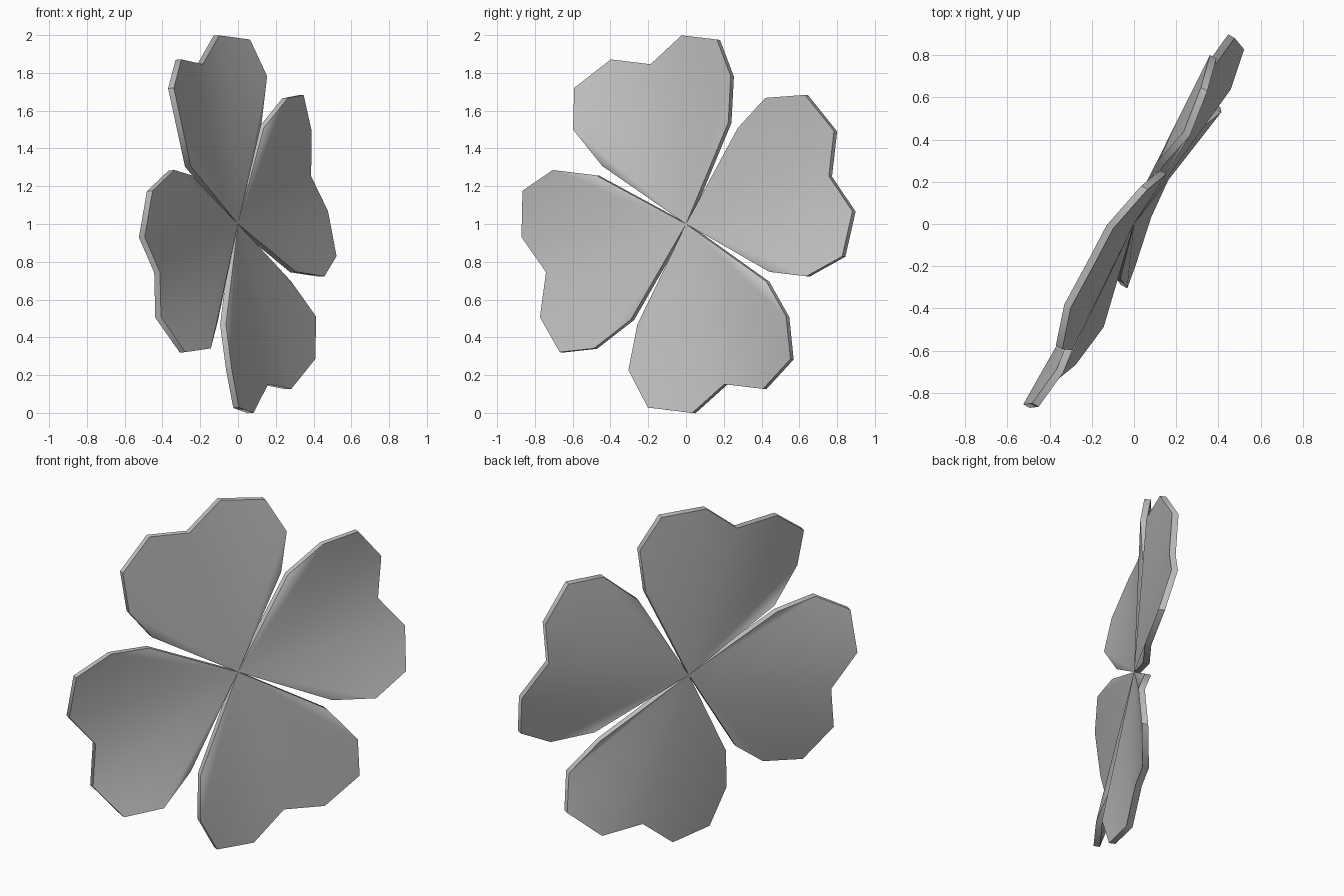
import bpy, bmesh, math
from mathutils import Vector, Matrix

if "Cube" in bpy.data.objects:
    bpy.data.objects.remove(bpy.data.objects["Cube"])

# One leaf colour
leaf_grey = bpy.data.materials.new("leaf_grey")
leaf_grey.diffuse_color = (0.55, 0.55, 0.55, 1)
leaf_grey.use_nodes = True
leaf_grey.node_tree.nodes["Principled BSDF"].inputs["Base Color"].default_value = leaf_grey.diffuse_color

THICK = 0.035
# Heart outline: (across, along, lift) from one side round the notch to the other
SIDE = [(0.399, 0.439, 0.035), (0.494, 0.666, 0.07), (0.447, 0.885, 0.04), (0.222, 0.979, -0.01)]
NOTCH = (0.0, 0.886, -0.015)
OUTLINE = SIDE + [NOTCH] + [(-x, y, n) for x, y, n in reversed(SIDE)]
OUTLINE[-1] = (-0.399, 0.439, 0.018)  # one side curls back further

# Clover plane: facing right and slightly forward and up
normal = Vector((1, -0.56, 0.075)).normalized()
across = Vector((0.56, 1, 0)).normalized()
up = normal.cross(across)
frame = Matrix((across, up, normal)).transposed().to_4x4()
frame.translation = (0, 0, 1)


def leaf(name, angle):
    """Folded heart-shaped leaf as a thin plate fanned out from its tip."""
    place = frame @ Matrix.Rotation(angle, 4, 'Z')
    bm = bmesh.new()
    layers = []
    for depth in (0, -THICK):
        pts = [(0, 0, 0)] + OUTLINE
        layers.append([bm.verts.new(place @ Vector((x, y, n + depth))) for x, y, n in pts])
    front, back = layers
    count = len(front)
    for i in range(1, count - 1):
        bm.faces.new((front[0], front[i], front[i + 1]))
        bm.faces.new((back[0], back[i + 1], back[i]))
    for i in range(count):  # rim
        j = (i + 1) % count
        bm.faces.new((front[i], back[i], back[j], front[j]))
    bmesh.ops.recalc_face_normals(bm, faces=bm.faces)
    mesh = bpy.data.meshes.new(name)
    bm.to_mesh(mesh)
    bm.free()
    mesh.materials.append(leaf_grey)
    obj = bpy.data.objects.new(name, mesh)
    bpy.context.collection.objects.link(obj)
    bpy.ops.object.select_all(action='DESELECT')
    obj.select_set(True)
    bpy.context.view_layer.objects.active = obj
    bpy.ops.object.shade_smooth_by_angle(angle=math.radians(50))


# Four leaves around the centre
for k, part in enumerate(("top_leaf", "left_leaf", "bottom_leaf", "right_leaf")):
    leaf(part, math.radians(16.7 + 90 * k))
